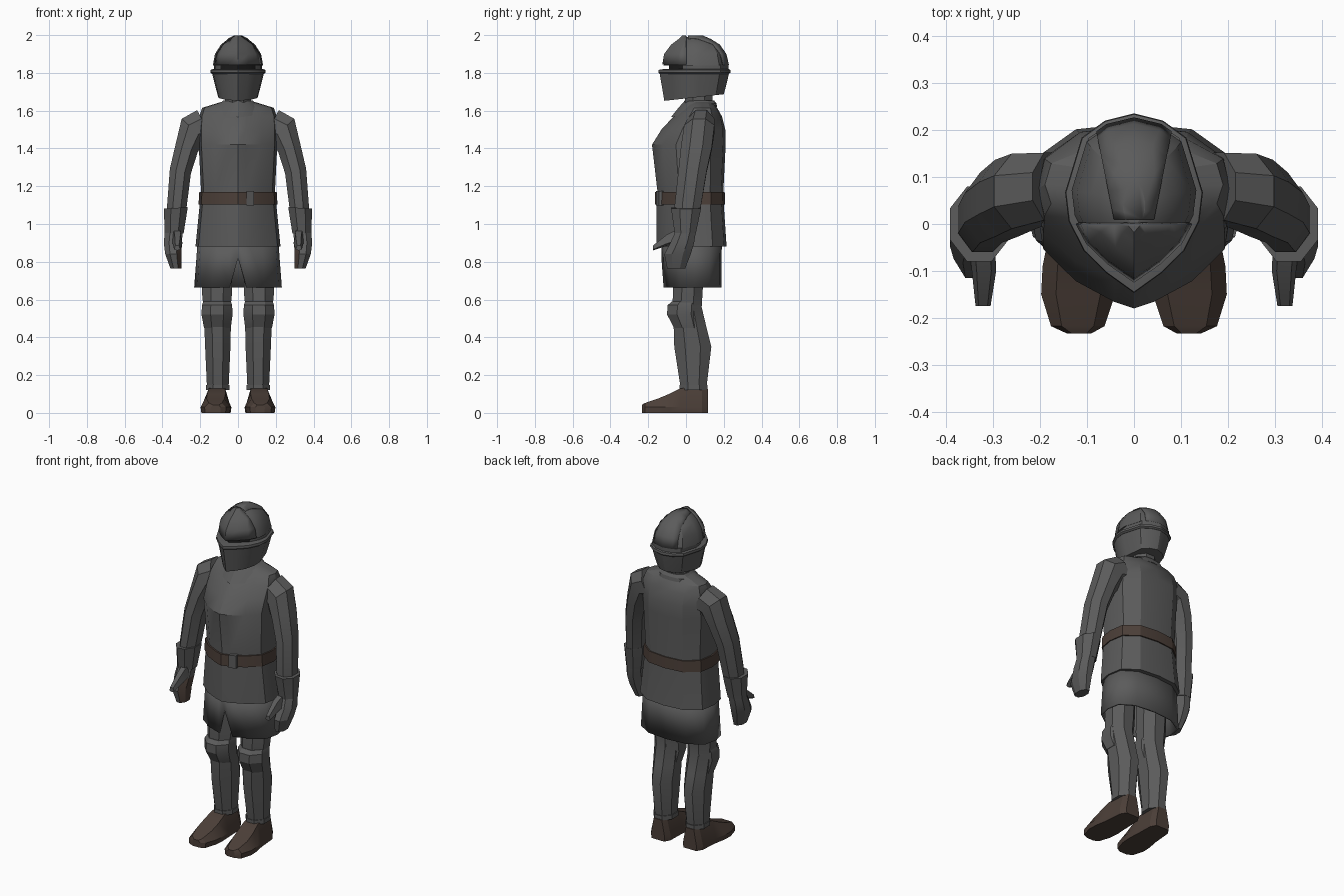
import bpy, bmesh, math
from mathutils import Vector


def material(name, rgb):
    m = bpy.data.materials.new(name)
    m.diffuse_color = (*rgb, 1)
    return m


STEEL = material("dark steel", (0.105, 0.105, 0.105))
LEATHER = material("brown leather", (0.072, 0.050, 0.040))
BLACK = material("slit black", (0.012, 0.012, 0.012))

# Half sections running from front centre to back centre
BODY = [(0, -1), (0.2, -0.93), (0.6, -0.7), (0.93, -0.35), (1, 0.1),
        (0.93, 0.6), (0.55, 0.93), (0, 1)]
HELM = [(0, -1), (0.4, -0.78), (0.73, -0.53), (0.95, -0.2), (1, 0.12),
        (0.76, 0.73), (0.42, 0.92), (0, 1)]


def section(half, z, hw, yf, yb, lift=0):
    """Mirrored horizontal ring; lift raises the back relative to the front."""
    full = half + [(-x, y) for x, y in half[-2:0:-1]]
    mid, hd = (yf + yb) / 2, (yb - yf) / 2
    return [Vector((x * hw, mid + y * hd, z + lift * (y + 1) / 2)) for x, y in full]


def octagon(x, y, z, ru, rv, tilt=0):
    """Eight sided ring tipped about the y axis."""
    t, k = math.radians(tilt), 1 / math.cos(math.pi / 8)
    pts = []
    for i in range(8):
        a = math.pi / 8 + i * math.pi / 4
        u, v = ru * k * math.cos(a), rv * k * math.sin(a)
        pts.append(Vector((x + u * math.cos(t), y + v, z + u * math.sin(t))))
    return pts


def loft(name, rings, mats=(STEEL,), caps=True, mirror=False, rule=None,
         thick=0, angle=25, cuts=()):
    bm = bmesh.new()
    vs = [[bm.verts.new(p) for p in r] for r in rings]
    n = len(rings[0])
    for a, b in zip(vs, vs[1:]):
        for i in range(n):
            j = (i + 1) % n
            bm.faces.new((a[i], a[j], b[j], b[i]))
    if caps:
        bm.faces.new(vs[0])
        bm.faces.new(vs[-1])
    bmesh.ops.recalc_face_normals(bm, faces=bm.faces[:])
    for co, no in cuts:
        bmesh.ops.bisect_plane(bm, geom=bm.verts[:] + bm.edges[:] + bm.faces[:],
                               plane_co=co, plane_no=no, clear_outer=True)
    bm.normal_update()
    if rule:
        for f in bm.faces:
            f.material_index = rule(f)
    me = bpy.data.meshes.new(name)
    bm.to_mesh(me)
    bm.free()
    for m in mats:
        me.materials.append(m)
    ob = bpy.data.objects.new(name, me)
    bpy.context.collection.objects.link(ob)
    bpy.ops.object.select_all(action='DESELECT')
    ob.select_set(True)
    bpy.context.view_layer.objects.active = ob
    bpy.ops.object.shade_smooth_by_angle(angle=math.radians(angle))
    if thick:
        s = ob.modifiers.new("thickness", 'SOLIDIFY')
        s.thickness, s.offset = thick, -1
    if mirror:
        ob.modifiers.new("mirror", 'MIRROR')
    return ob


def body(*rows):
    return [section(BODY, *r) for r in rows]


def helm(*rows):
    return [section(HELM, *r) for r in rows]


def limb(*rows):
    return [octagon(*r) for r in rows]


# Tunic with keeled chest, and the collar and neck
loft("tunic", body((0.88, 0.225, -0.155, 0.215), (1.10, 0.203, -0.155, 0.2),
                   (1.18, 0.196, -0.152, 0.198), (1.42, 0.208, -0.18, 0.21),
                   (1.50, 0.208, -0.13, 0.208), (1.57, 0.205, -0.065, 0.19),
                   (1.615, 0.19, -0.015, 0.165), (1.635, 0.125, 0.0, 0.15),
                   (1.65, 0.075, 0.01, 0.145)))
loft("collar", body((1.565, 0.12, -0.08, 0.165, 0.055), (1.615, 0.11, -0.04, 0.16, 0.025),
                    (1.655, 0.075, -0.005, 0.148)))
loft("neck", limb((0, 0.07, 1.60, 0.07, 0.072), (0, 0.065, 1.74, 0.07, 0.075)))

# Split skirt: the front centre hem is raised into a notch
hem = section(BODY, 0.665, 0.232, -0.13, 0.187)
hem[0].z = 0.82
loft("skirt", [section(BODY, 0.93, 0.212, -0.13, 0.19), hem], caps=False, thick=0.012)

# Belt and buckle
loft("belt", body((1.103, 0.209, -0.165, 0.207), (1.17, 0.205, -0.163, 0.205)),
     mats=(LEATHER,))
loft("buckle", [[Vector((x, y, z)) for x, y in
                 ((0.046, -0.158), (0.086, -0.143), (0.086, -0.12), (0.046, -0.12))]
                for z in (1.098, 1.175)])

# Lower helmet, rim, dark eye slit and skull
loft("bevor", helm((1.652, 0.105, -0.115, 0.2, 0.035), (1.73, 0.122, -0.128, 0.215, 0.012),
                   (1.80, 0.138, -0.14, 0.228)))
loft("helmet_rim", helm((1.795, 0.138, -0.138, 0.228), (1.802, 0.147, -0.147, 0.236),
                        (1.816, 0.145, -0.145, 0.234), (1.82, 0.132, -0.12, 0.226)))
loft("eye_slit", helm((1.81, 0.127, -0.09, 0.226), (1.845, 0.127, -0.09, 0.226)),
     mats=(STEEL, BLACK),
     rule=lambda f: int(f.normal.y < -0.3 and abs(f.calc_center_median().x) < 0.09))


def dome(e):
    return helm((1.84, 0.133 + e, -0.118 - e, 0.222 + e), (1.90, 0.122 + e, -0.108 - e, 0.208 + e),
                (1.95, 0.09 + e, -0.07 - e, 0.173 + e), (1.98, 0.052 + e, -0.03 - e, 0.125 + e),
                (1.991 + e, 0.018 + e, -0.01 - e, 0.085 + e))


loft("skull", dome(0))
loft("brow_plate", dome(0.008), thick=0.008,
     cuts=[((0, 0.0, 1.9), (0, 1, 0)), ((0, 0, 1.845), (0, 0, -1))])
loft("crown_band", dome(0.006), thick=0.006,
     cuts=[((0, 0.01, 1.9), (0, -1, 0)), ((0.045, 0.02, 1.9), (1, -0.2, 0)),
           ((-0.045, 0.02, 1.9), (-1, -0.2, 0)), ((0, 0, 1.842), (0, 0, -1))])

# Arms
loft("arm", limb((0.175, 0.08, 1.525, 0.088, 0.072, 62), (0.235, 0.07, 1.50, 0.085, 0.08, 42),
                 (0.272, 0.055, 1.40, 0.062, 0.082, 18), (0.305, 0.035, 1.28, 0.057, 0.075, 12),
                 (0.323, 0.01, 1.10, 0.052, 0.07, 4), (0.333, 0.0, 0.97, 0.045, 0.055)),
     mirror=True)
loft("gauntlet_cuff", limb((0.33, 0.0, 1.085, 0.063, 0.08, -4), (0.33, 0.0, 1.07, 0.062, 0.077, -4),
                           (0.338, -0.004, 0.95, 0.05, 0.056)), mirror=True)


# Hands with leather palms facing inward and forward
def palm(f):
    return int(f.normal.dot(Vector((-0.85, -0.5, 0))) > 0.5 and f.calc_center_median().z < 0.92)


loft("hand", limb((0.34, -0.002, 0.96, 0.047, 0.054), (0.345, -0.02, 0.90, 0.048, 0.063),
                  (0.342, -0.045, 0.84, 0.043, 0.07), (0.329, -0.052, 0.765, 0.029, 0.048)),
     mats=(STEEL, LEATHER), rule=palm, mirror=True)
loft("thumb", [[Vector((x + a * w, y, z + b * h)) for a, b in
                ((-1, -0.6), (-0.6, 1), (0.6, 1), (1, -0.6), (0, -1))]
               for x, y, z, w, h in ((0.325, -0.03, 0.94, 0.028, 0.04),
                                     (0.32, -0.10, 0.915, 0.026, 0.03),
                                     (0.322, -0.175, 0.873, 0.016, 0.013))], mirror=True)

# Legs, knee plates and ankle rims
loft("leg", limb((0.112, 0.02, 0.95, 0.08, 0.085), (0.111, 0.01, 0.64, 0.08, 0.078),
                 (0.111, 0.005, 0.56, 0.072, 0.078), (0.108, 0.022, 0.45, 0.07, 0.087),
                 (0.107, 0.036, 0.35, 0.067, 0.098), (0.107, 0.04, 0.13, 0.057, 0.068)),
     mirror=True)
loft("knee_plate", limb((0.111, 0.004, 0.59, 0.073, 0.078), (0.111, -0.008, 0.57, 0.08, 0.09),
                        (0.111, -0.01, 0.52, 0.082, 0.09), (0.109, 0.012, 0.45, 0.071, 0.075)),
     mirror=True)
loft("ankle_rim", limb((0.107, 0.04, 0.122, 0.062, 0.074), (0.107, 0.04, 0.148, 0.062, 0.074)),
     mirror=True)

# Shoes: sections from heel to toe (y, centre x, half width, top height)
loft("shoe", [[Vector((x + a * w, y, z)) for a, z in
               ((-0.95, 0), (-1, 0.03), (-0.6, t), (0.6, t), (1, 0.03), (0.95, 0))]
              for y, x, w, t in ((0.117, 0.107, 0.045, 0.125), (0.085, 0.108, 0.065, 0.135),
                                 (-0.03, 0.111, 0.072, 0.13), (-0.09, 0.115, 0.08, 0.1),
                                 (-0.15, 0.119, 0.079, 0.075), (-0.218, 0.12, 0.057, 0.052),
                                 (-0.234, 0.117, 0.025, 0.042))],
     mats=(LEATHER,), mirror=True)
